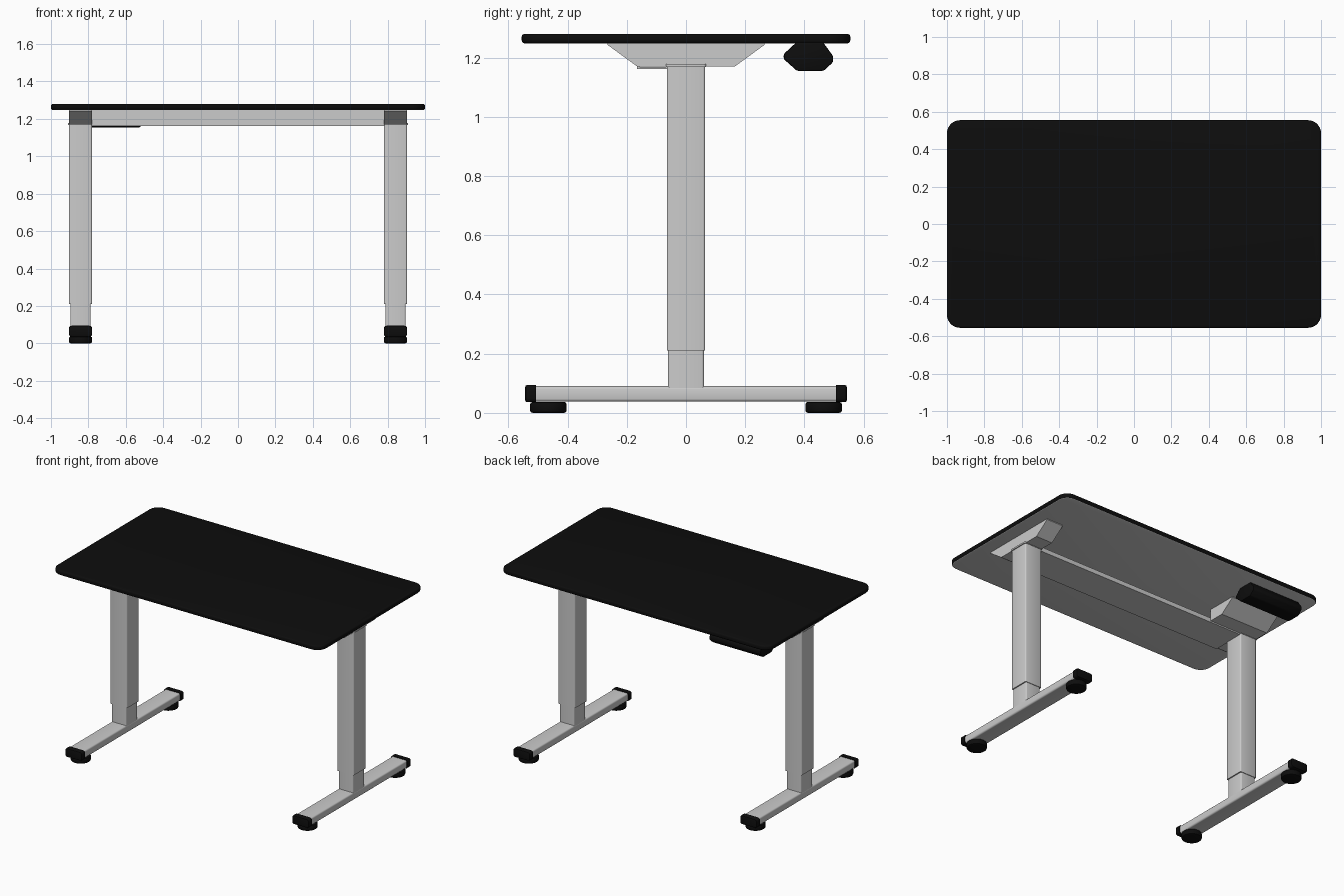
import bpy, bmesh, math
from mathutils import Vector

cube = bpy.data.objects.get("Cube")
if cube:
    bpy.data.objects.remove(cube, do_unlink=True)


def make_material(name, rgb):
    mat = bpy.data.materials.new(name)
    mat.use_nodes = True
    color = (*rgb, 1.0)
    mat.diffuse_color = color
    mat.node_tree.nodes["Principled BSDF"].inputs["Base Color"].default_value = color
    return mat


black = make_material("matte black", (0.004, 0.004, 0.004))
grey = make_material("light grey", (0.6, 0.6, 0.6))


def finish(name, bm, *mats):
    bmesh.ops.recalc_face_normals(bm, faces=bm.faces)
    mesh = bpy.data.meshes.new(name)
    bm.to_mesh(mesh)
    bm.free()
    for mat in mats:
        mesh.materials.append(mat)
    obj = bpy.data.objects.new(name, mesh)
    bpy.context.collection.objects.link(obj)
    bpy.ops.object.select_all(action='DESELECT')
    obj.select_set(True)
    bpy.context.view_layer.objects.active = obj
    bpy.ops.object.shade_smooth_by_angle(angle=math.radians(35))
    return obj


def box_bm(lo, hi):
    bm = bmesh.new()
    bmesh.ops.create_cube(bm, size=1)
    lo, hi = Vector(lo), Vector(hi)
    for v in bm.verts:
        v.co = (lo + hi) / 2 + v.co * (hi - lo)
    return bm


def bevel_along(bm, axis, width, segments=3):
    # Round only the edges running along one axis
    edges = [e for e in bm.edges
             if abs((e.verts[0].co - e.verts[1].co).normalized()[axis]) > 0.99]
    bmesh.ops.bevel(bm, geom=edges, offset=width, segments=segments,
                    profile=0.5, affect='EDGES')


def bar(name, lo, hi, mat, axis, width):
    bm = box_bm(lo, hi)
    bevel_along(bm, axis, width)
    return finish(name, bm, mat)


def extrude_x(name, profile, x0, x1, mat, width=0.0):
    # Sweep a (y, z) outline between two x positions
    bm = bmesh.new()
    face = bm.faces.new([bm.verts.new((x0, y, z)) for y, z in profile])
    out = bmesh.ops.extrude_face_region(bm, geom=[face])
    moved = [g for g in out["geom"] if isinstance(g, bmesh.types.BMVert)]
    bmesh.ops.translate(bm, verts=moved, vec=(x1 - x0, 0, 0))
    if width:
        bmesh.ops.bevel(bm, geom=bm.edges[:], offset=width, segments=2,
                        profile=0.5, affect='EDGES')
    return finish(name, bm, mat)


def disc(name, x, y, z0, z1, radius, mat):
    bm = bmesh.new()
    bmesh.ops.create_cone(bm, cap_ends=True, segments=32, radius1=radius,
                          radius2=radius, depth=z1 - z0)
    rims = [e for e in bm.edges if abs(e.verts[0].co.z - e.verts[1].co.z) < 1e-5]
    bmesh.ops.bevel(bm, geom=rims, offset=0.009, segments=2, profile=0.5,
                    affect='EDGES')
    bmesh.ops.translate(bm, verts=bm.verts, vec=(x, y, (z0 + z1) / 2))
    return finish(name, bm, mat)


# Desktop: rounded corners, soft rim, pale underside
bm = box_bm((-1, -0.555, 1.248), (1, 0.555, 1.28))
bevel_along(bm, 2, 0.07, 8)
rim = [e for e in bm.edges if abs(e.verts[0].co.z - e.verts[1].co.z) < 1e-5]
bmesh.ops.bevel(bm, geom=rim, offset=0.01, segments=3, profile=0.5, affect='EDGES')
bm.normal_update()
for f in bm.faces:
    f.material_index = 1 if f.normal.z < -0.95 else 0
finish("desktop", bm, black, grey)

# Leg assemblies
LEG_X = 0.842
BRACKET = [(-0.265, 1.249), (-0.265, 1.243), (-0.165, 1.17),
           (0.165, 1.17), (0.265, 1.243), (0.265, 1.249)]
for side, label in ((1, "left"), (-1, "right")):
    c = side * LEG_X
    bar(label + "_leg_outer", (c - 0.062, -0.065, 0.21), (c + 0.062, 0.065, 1.172),
        grey, 2, 0.008)
    bar(label + "_leg_inner", (c - 0.054, -0.061, 0.08), (c + 0.054, 0.061, 0.22),
        grey, 2, 0.008)
    bar(label + "_leg_collar", (c - 0.068, -0.068, 1.168), (c + 0.068, 0.068, 1.178),
        grey, 2, 0.008)
    extrude_x(label + "_top_bracket", BRACKET, c - 0.061, c + 0.061, grey)
    bar(label + "_foot", (c - 0.055, -0.515, 0.038), (c + 0.055, 0.515, 0.09),
        grey, 1, 0.01)
    for end, where in ((-1, "front"), (1, "back")):
        y0, y1 = sorted((end * 0.507, end * 0.543))
        bm = box_bm((c - 0.062, y0, 0.036), (c + 0.062, y1, 0.094))
        bevel_along(bm, 1, 0.014)
        outer = [e for e in bm.edges
                 if all(abs(v.co.y - end * 0.543) < 1e-4 for v in e.verts)]
        bmesh.ops.bevel(bm, geom=outer, offset=0.006, segments=2, profile=0.5,
                        affect='EDGES')
        finish(f"{label}_foot_cap_{where}", bm, black)
        disc(f"{label}_foot_pad_{where}", c, end * 0.465, 0.0, 0.037, 0.062, black)

# Cross beam: open channel with a tall front wall and a low back lip
T = 0.008
extrude_x("cross_beam", [(-0.165, 1.249), (-0.165, 1.161), (0.06, 1.161),
                         (0.06, 1.19), (0.06 - T, 1.19), (0.06 - T, 1.161 + T),
                         (-0.165 + T, 1.161 + T), (-0.165 + T, 1.249)],
          -0.785, 0.785, grey)

# Wide housing behind the right leg
extrude_x("drive_housing", [(0.06, 1.249), (0.06, 1.17), (0.165, 1.17),
                            (0.265, 1.243), (0.265, 1.249)],
          -0.903, -0.55, grey)

# Control box under the back edge
extrude_x("control_box", [(0.37, 1.249), (0.33, 1.212), (0.33, 1.195),
                          (0.375, 1.155), (0.465, 1.155), (0.497, 1.185),
                          (0.497, 1.205), (0.465, 1.249)],
          -0.9, -0.52, black, 0.006)
